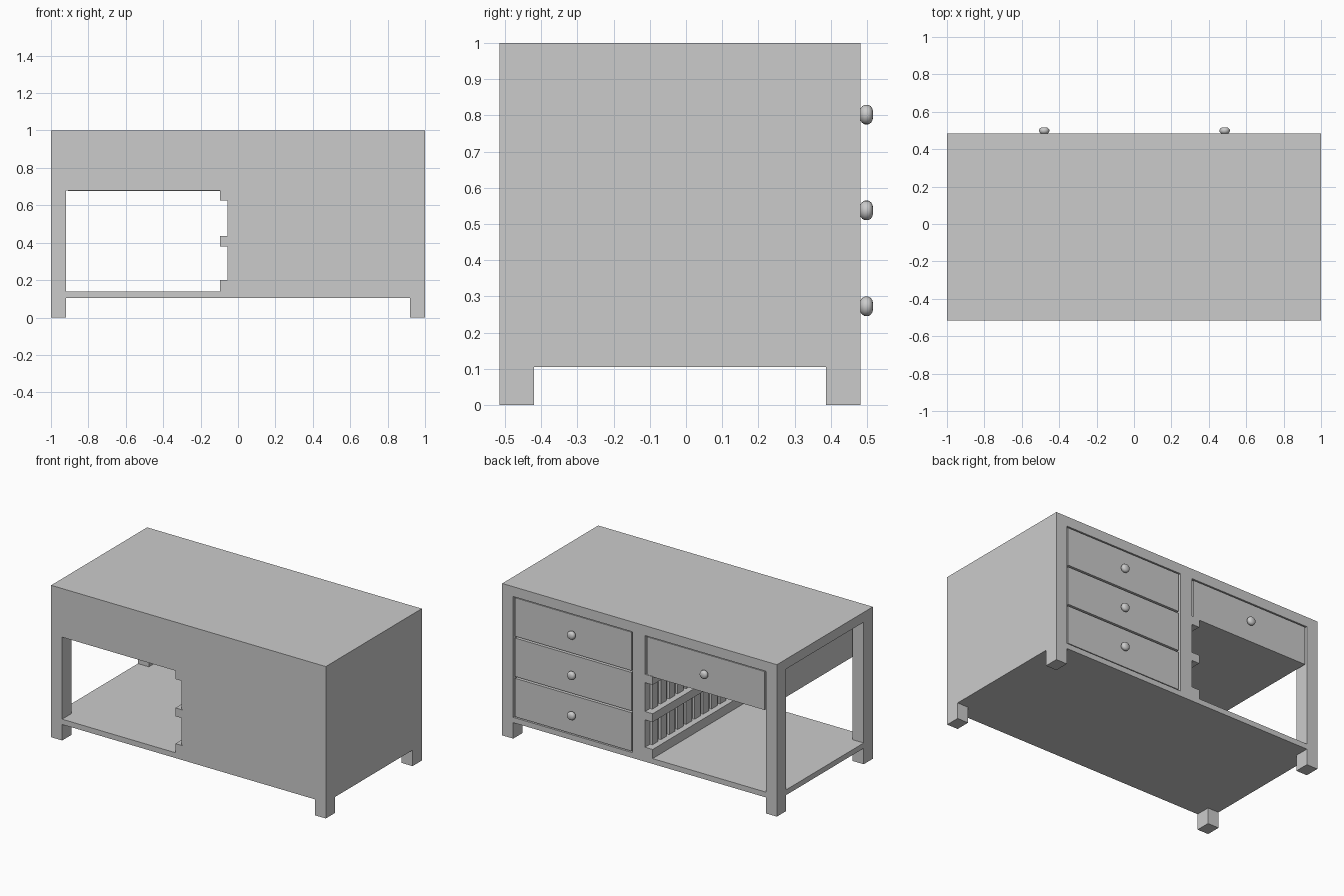
import bpy, bmesh, math

if "Cube" in bpy.data.objects:
    bpy.data.objects.remove(bpy.data.objects["Cube"])

YF, YB = -0.515, 0.483        # panel side and drawer side of the desk
Z_SHELF, Z_TOP = 0.14, 0.935  # inner floor and underside of the top


def mesh_object(name, bm):
    bmesh.ops.recalc_face_normals(bm, faces=bm.faces[:])
    me = bpy.data.meshes.new(name)
    bm.to_mesh(me)
    bm.free()
    ob = bpy.data.objects.new(name, me)
    bpy.context.collection.objects.link(ob)
    return ob


def add_box(bm, x0, x1, y0, y1, z0, z1):
    vs = bmesh.ops.create_cube(bm, size=1)["verts"]
    for v in vs:
        v.co.x = x1 if v.co.x > 0 else x0
        v.co.y = y1 if v.co.y > 0 else y0
        v.co.z = z1 if v.co.z > 0 else z0


def box(name, *dims):
    bm = bmesh.new()
    add_box(bm, *dims)
    return mesh_object(name, bm)


def drawer(name, x0, x1, z0, z1):
    # open-topped box with a front slab flush with the frame
    g, t = 0.012, 0.02
    x0, x1 = x0 + g, x1 - g
    z0, z1 = z0 + g / 2, z1 - g / 2
    y0, yf = YF + 0.025, YB - 0.025
    bm = bmesh.new()
    add_box(bm, x0, x1, yf, YB - 0.003, z0, z1)
    add_box(bm, x0, x1, y0, yf, z0, z0 + t)
    add_box(bm, x0, x0 + t, y0, yf, z0 + t, z1)
    add_box(bm, x1 - t, x1, y0, yf, z0 + t, z1)
    add_box(bm, x0 + t, x1 - t, y0, y0 + t, z0 + t, z1)
    mesh_object(name, bm)
    knob(name + "_knob", (x0 + x1) / 2, (z0 + z1) / 2)


def knob(name, x, z):
    # lathed rounded knob, axis along y
    profile = [(0, -0.004), (0.015, -0.002), (0.023, 0.004), (0.027, 0.011),
               (0.027, 0.021), (0.023, 0.028), (0.015, 0.033), (0, 0.034)]
    bm = bmesh.new()
    vs = [bm.verts.new((x + r, YB + h, z)) for r, h in profile]
    es = [bm.edges.new(p) for p in zip(vs, vs[1:])]
    bmesh.ops.spin(bm, geom=vs + es, cent=(x, YB, z), axis=(0, 1, 0),
                   angle=math.tau, steps=20)
    bmesh.ops.remove_doubles(bm, verts=bm.verts[:], dist=1e-5)
    ob = mesh_object(name, bm)
    for p in ob.data.polygons:
        p.use_smooth = True


# top slab, lower shelf and corner legs
box("desk_top", -1, 1, YF, YB, Z_TOP, 1)
box("lower_shelf", -1, 1, YF, YB, 0.105, Z_SHELF)
for side, x0, x1 in (("left", -1, -0.92), ("right", 0.92, 1)):
    for end, y0, y1 in (("front", YF, -0.42), ("back", 0.387, YB)):
        box(f"{end}_{side}_leg", x0, x1, y0, y1, 0, 1)

# closed side panel and front panels
box("side_panel", 0.975, 1, YF, YB, 0.105, 1)
box("front_panel", -0.045, 1, YF, YF + 0.02, 0.105, 1)
box("front_apron", -1, -0.045, YF, YF + 0.02, 0.68, 1)

# centre divider: post, core panel, vertical slats and three rails
box("centre_post", -0.04, 0.05, YB - 0.08, YB, Z_SHELF, Z_TOP)
box("divider_core", -0.04, 0.04, YF + 0.01, YB - 0.04, Z_SHELF, Z_TOP)
bm = bmesh.new()
for i in range(11):
    y = YF + 0.005 + i * 0.088
    add_box(bm, -0.056, -0.03, y, y + 0.06, Z_SHELF, 0.68)
mesh_object("divider_slats", bm)
for i, (z0, z1) in enumerate(((0.14, 0.2), (0.38, 0.435), (0.625, 0.68))):
    box(f"divider_rail_{i + 1}", -0.095, -0.03, YF, YB, z0, z1)

# bank of three drawers and the single drawer over the open bay
h = (Z_TOP - Z_SHELF) / 3
for i in range(3):
    z = Z_SHELF + i * h
    drawer(f"right_drawer_{i + 1}", 0.05, 0.92, z, z + h)
drawer("left_drawer", -0.92, -0.04, Z_TOP - h, Z_TOP)
